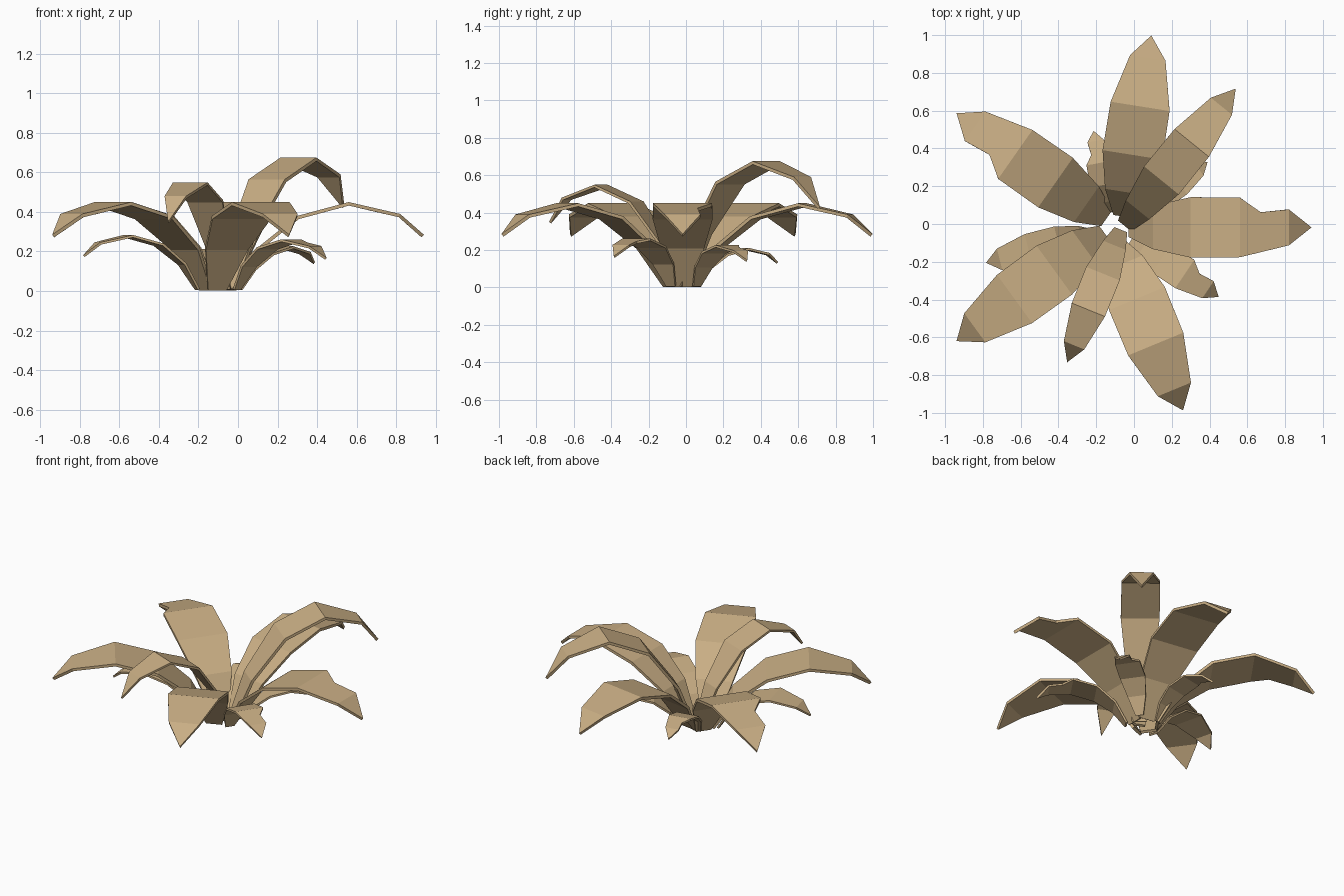
import bpy
import math

if "Cube" in bpy.data.objects:
    bpy.data.objects.remove(bpy.data.objects["Cube"])

mat = bpy.data.materials.new("dry_leaf")
mat.diffuse_color = (0.58, 0.42, 0.23, 1)
mat.use_nodes = True
mat.node_tree.nodes["Principled BSDF"].inputs["Base Color"].default_value = mat.diffuse_color

# Leaf stations: distance out, height, half width (last one is the tip)
ARCHED = [(0, .012, .05), (.13, .22, .115), (.33, .38, .16),
          (.59, .45, .158), (.85, .39, .095), (.97, .285, 0)]
UPRIGHT = [(0, .012, .045), (.11, .29, .08), (.31, .565, .118),
           (.565, .675, .117), (.815, .59, .072), (.935, .43, 0)]


def leaf(name, profile, base, azimuth, scale=1.0, width=1.0, notch=False):
    a = math.radians(azimuth)
    c, s = math.cos(a), math.sin(a)
    verts = []

    def add(r, z, side):
        verts.append((base[0] + r * scale * c - side * scale * width * s,
                      base[1] + r * scale * s + side * scale * width * c,
                      .012 + (z - .012) * scale))
        return len(verts) - 1

    rows = [(add(r, z, -w), add(r, z, w)) for r, z, w in profile[:-1]]
    tip = add(profile[-1][0], profile[-1][1], 0)
    faces = []
    for i in range(len(rows) - 1):
        (r0, l0), (r1, l1) = rows[i], rows[i + 1]
        face = [r0, r1, l1, l0]
        if notch and i == 3:  # torn nick in the left edge
            p, q = profile[3], profile[4]
            t = .43
            face.insert(3, add(p[0] + t * (q[0] - p[0]), p[1] + t * (q[1] - p[1]), .08))
        faces.append(face)
    faces.append([rows[-1][0], tip, rows[-1][1]])

    me = bpy.data.meshes.new(name)
    me.from_pydata(verts, [], faces)
    me.materials.append(mat)
    ob = bpy.data.objects.new(name, me)
    bpy.context.collection.objects.link(ob)
    sol = ob.modifiers.new("thickness", 'SOLIDIFY')
    sol.thickness = .018 * max(scale, .7)
    sol.offset = -1


# Ring of large arching leaves
leaf("large_leaf_right", ARCHED, (-.03, -.018), 0, notch=True)
leaf("large_leaf_back", ARCHED, (-.06, .04), 81)
leaf("large_leaf_back_left", ARCHED, (-.145, .03), 145, notch=True)
leaf("large_leaf_front_left", ARCHED, (-.155, -.05), 216)
leaf("large_leaf_front", ARCHED, (-.11, -.09), -67.6)

# Upright inner leaves
leaf("upright_leaf_back", UPRIGHT, (-.05, -.01), 51)
leaf("upright_leaf_front", UPRIGHT, (-.07, -.03), 248, .81)

# Small low leaves
leaf("small_leaf_left", ARCHED, (-.2, -.06), 194, .62)
leaf("small_leaf_front_right", ARCHED, (-.01, -.077), -34, .57, notch=True)
leaf("small_leaf_back_right", ARCHED, (0, .055), 35, .49, notch=True)
leaf("small_leaf_back", ARCHED, (-.13, .06), 101, .455, notch=True)
